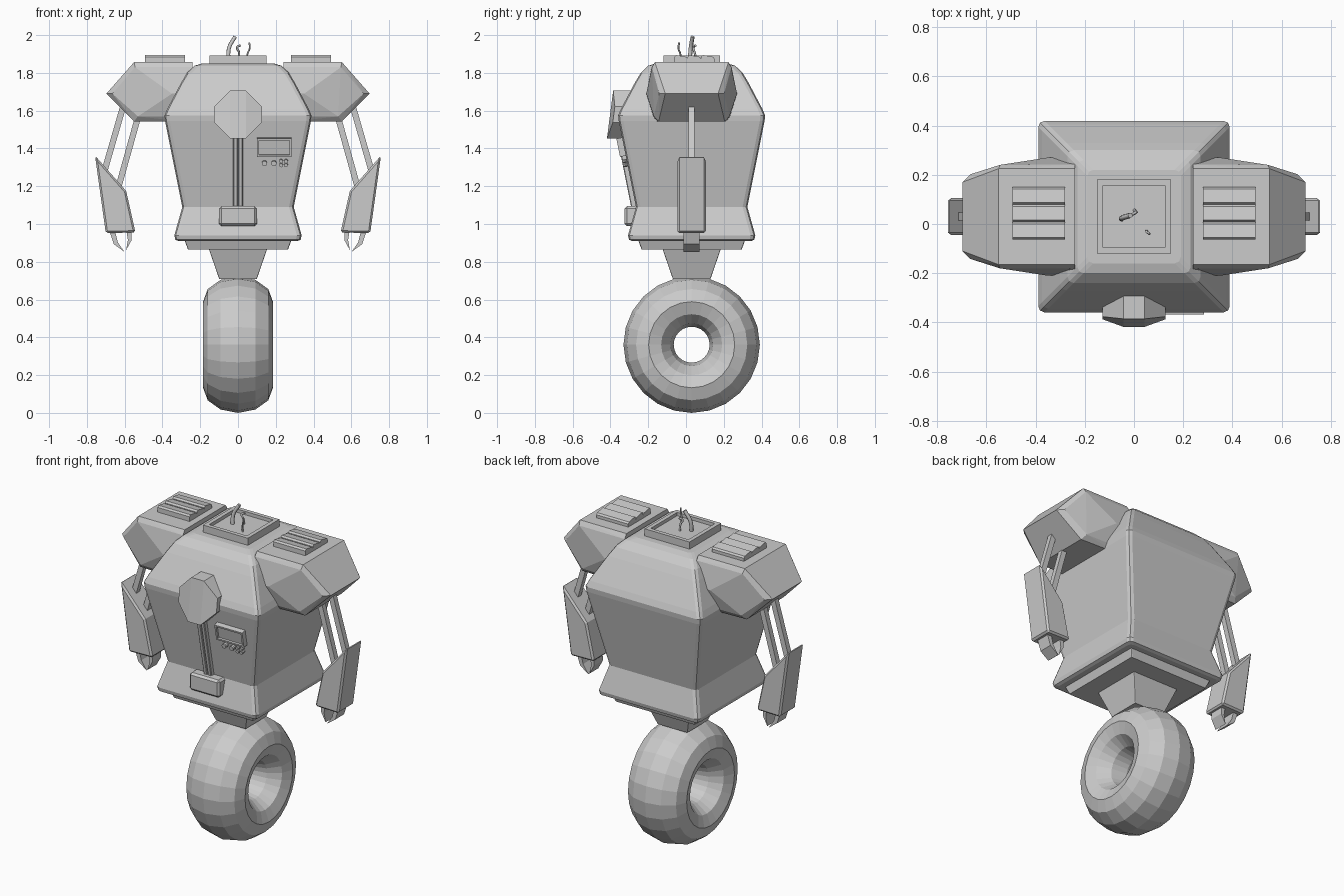
import bpy, bmesh, math
from mathutils import Vector, Matrix

if "Cube" in bpy.data.objects:
    bpy.data.objects.remove(bpy.data.objects["Cube"])

CY = 0.03                      # body centre line in y
TILT = math.atan(0.2)          # lean of the lower torso walls

grey = bpy.data.materials.new("plain grey")
grey.diffuse_color = (0.6, 0.6, 0.6, 1)
grey.use_nodes = True
grey.node_tree.nodes["Principled BSDF"].inputs["Base Color"].default_value = grey.diffuse_color


def finish(name, bm, bevel=0.0, segments=1):
    bmesh.ops.recalc_face_normals(bm, faces=bm.faces)
    me = bpy.data.meshes.new(name)
    bm.to_mesh(me)
    bm.free()
    ob = bpy.data.objects.new(name, me)
    bpy.context.collection.objects.link(ob)
    me.materials.append(grey)
    if bevel:
        m = ob.modifiers.new("bevel", 'BEVEL')
        m.width, m.segments, m.limit_method = bevel, segments, 'ANGLE'
    return ob


def hull(name, pts, bevel=0.0):
    bm = bmesh.new()
    for p in pts:
        bm.verts.new(p)
    bmesh.ops.convex_hull(bm, input=bm.verts)
    bmesh.ops.dissolve_limit(bm, angle_limit=0.02, verts=bm.verts, edges=bm.edges)
    return finish(name, bm, bevel)


def box(name, centre, size, tilt=0.0, bevel=0.0, inset=None):
    """Box; inset = (face direction, border width, recess depth)."""
    bm = bmesh.new()
    bmesh.ops.create_cube(bm, size=1, matrix=Matrix.Diagonal((*size, 1)))
    if inset:
        d, width, depth = Vector(inset[0]), inset[1], inset[2]
        bm.normal_update()
        face = max(bm.faces, key=lambda f: f.normal.dot(d))
        bmesh.ops.inset_region(bm, faces=[face], thickness=width)
        top = bmesh.ops.extrude_discrete_faces(bm, faces=[face])['faces'][0]
        bmesh.ops.translate(bm, verts=top.verts, vec=-d * depth)
    bm.transform(Matrix.Translation(centre) @ Matrix.Rotation(tilt, 4, 'X'))
    return finish(name, bm, bevel)


def loft(name, profile, r):
    """Square tower with chamfered corners from (half width, z) rows."""
    bm = bmesh.new()
    rings = []
    for h, z in profile:
        ring = []
        for k in range(4):
            for a in (0, 45, 90):
                t = math.radians(a + 90 * k)
                c = math.radians(45 + 90 * k)
                q = (h - r) * math.sqrt(2)
                ring.append(bm.verts.new((q * math.cos(c) + r * math.cos(t),
                                          CY + q * math.sin(c) + r * math.sin(t), z)))
        rings.append(ring)
    for a, b in zip(rings, rings[1:]):
        for i in range(12):
            j = (i + 1) % 12
            bm.faces.new((a[i], a[j], b[j], b[i]))
    bm.faces.new(rings[0])
    bm.faces.new(rings[-1])
    return finish(name, bm)


def extrude(name, outline, direction, bevel=0.0):
    bm = bmesh.new()
    f = bm.faces.new([bm.verts.new(p) for p in outline])
    new = bmesh.ops.extrude_face_region(bm, geom=[f])['geom']
    bmesh.ops.translate(bm, verts=[v for v in new if isinstance(v, bmesh.types.BMVert)],
                        vec=direction)
    return finish(name, bm, bevel)


def rod(name, a, b, r, sides=8):
    a, b = Vector(a), Vector(b)
    bm = bmesh.new()
    rot = (b - a).to_track_quat('Z', 'Y').to_matrix().to_4x4()
    bmesh.ops.create_cone(bm, cap_ends=True, segments=sides, radius1=r, radius2=r,
                          depth=(b - a).length,
                          matrix=Matrix.Translation((a + b) / 2) @ rot)
    return finish(name, bm)


def wire(name, pts, r):
    cu = bpy.data.curves.new(name, 'CURVE')
    cu.dimensions, cu.bevel_depth, cu.bevel_resolution = '3D', r, 1
    cu.use_fill_caps, cu.resolution_u = True, 4
    s = cu.splines.new('BEZIER')
    s.bezier_points.add(len(pts) - 1)
    for bp, p in zip(s.bezier_points, pts):
        bp.co = p
        bp.handle_left_type = bp.handle_right_type = 'AUTO'
    cu.materials.append(grey)
    bpy.context.collection.objects.link(bpy.data.objects.new(name, cu))


def wall(z):                   # y of the torso's front wall
    return CY - 0.295 - 0.2 * (z - 1.09)


# Wheel: a torus stretched along its axle
bm = bmesh.new()
N, M = 24, 12
grid = [[bm.verts.new((0.185 * math.sin(q),
                       CY + (0.228 + 0.133 * math.cos(q)) * math.sin(p),
                       0.361 + (0.228 + 0.133 * math.cos(q)) * math.cos(p)))
         for q in (2 * math.pi * j / M for j in range(M))]
        for p in (2 * math.pi * i / N for i in range(N))]
for i in range(N):
    for j in range(M):
        k, l = (i + 1) % N, (j + 1) % M
        bm.faces.new((grid[i][j], grid[k][j], grid[k][l], grid[i][l]))
finish("wheel", bm)

# Neck above the wheel, base plate and torso
loft("wheel_neck", [(0.10, 0.71), (0.155, 0.87)], 0.004)
loft("base_plate", [(0.265, 0.865), (0.285, 0.92)], 0.006)
loft("torso", [(0.315, 0.91), (0.332, 0.917), (0.337, 0.94), (0.295, 1.09), (0.386, 1.545),
               (0.389, 1.575), (0.374, 1.61), (0.30, 1.75), (0.27, 1.80),
               (0.23, 1.838), (0.19, 1.85)], 0.025)

# Open collar on top with loose wires
box("collar", (0, CY, 1.868), (0.3, 0.3, 0.05), inset=((0, 0, 1), 0.034, 0.02))
wire("thick_wire", [(-0.05, 0.02, 1.86), (-0.048, 0.025, 1.93), (-0.015, 0.035, 1.992)], 0.011)
wire("thin_wire_back", [(0.0, 0.06, 1.86), (0.005, 0.045, 1.91), (-0.005, 0.04, 1.935),
                        (0.012, 0.05, 1.945)], 0.006)
wire("thin_wire_front", [(0.055, -0.03, 1.86), (0.05, -0.03, 1.90), (0.062, -0.04, 1.93),
                         (0.06, -0.036, 1.96)], 0.005)

# Faceted chest knob
knob = []
for sx in (-1, 1):
    for sz in (-1, 1):
        for x, z, y in ((0.042, 0.127, -0.402), (0.127, 0.042, -0.382)):
            knob.append((sx * x, y + 0.13 * sz * z, 1.58 + sz * z))
            knob.append((sx * x, -0.29, 1.58 + sz * z))
hull("chest_knob", knob)

# Twin pipes running down to a small chest box
for x in (-0.014, 0.014):
    box("chest_pipe", (x, wall(1.29) - 0.005, 1.29), (0.025, 0.04, 0.46), TILT, 0.004)
box("chest_box", (0, -0.285, 1.042), (0.2, 0.08, 0.105), 0, 0.012)

# Control panel with recessed screen and buttons
box("control_panel", (0.192, wall(1.408) - 0.008, 1.408), (0.185, 0.045, 0.098), TILT,
    inset=((0, -1, 0), 0.015, 0.012))
for x, z, r in ((0.14, 1.325, 0.014), (0.19, 1.325, 0.014), (0.228, 1.336, 0.01),
                (0.254, 1.336, 0.01), (0.228, 1.315, 0.01), (0.254, 1.315, 0.01)):
    y = wall(z)
    rod("button", (x, y + 0.01, z), (x, y - 0.024, z - 0.005), r, 10)

# Shoulders and arms, both sides
for s, side in ((-1, "left"), (1, "right")):
    # Shoulder pod
    pod = []
    for x, y, z in ((0.24, 0.195, 1.857), (0.55, 0.195, 1.857), (0.24, 0.212, 1.83),
                    (0.545, 0.21, 1.83), (0.28, 0.24, 1.69), (0.35, 0.24, 1.69),
                    (0.665, 0.172, 1.69), (0.697, 0.14, 1.69), (0.30, 0.205, 1.57),
                    (0.53, 0.2, 1.57), (0.30, 0.185, 1.543), (0.55, 0.175, 1.543)):
        pod += [(s * x, CY + y, z), (s * x, CY - y, z)]
    hull(side + "_shoulder_pod", pod)
    # Vent of three sloped slats
    for i in range(3):
        y = -0.062 + 0.071 * i
        extrude(side + "_vent_slat",
                [(s * 0.28, y, 1.85), (s * 0.28, y, 1.885), (s * 0.28, y + 0.008, 1.895),
                 (s * 0.28, y + 0.063, 1.885), (s * 0.28, y + 0.071, 1.875),
                 (s * 0.28, y + 0.071, 1.85)], (s * 0.213, 0, 0))
    # Twin arm struts
    for a, b in (((0.60, 1.65), (0.71, 1.27)), ((0.52, 1.60), (0.64, 1.17))):
        d = Vector((b[0] - a[0], 0, b[1] - a[1])).normalized()
        w = Vector((d.z, 0, -d.x)) * 0.016
        pts = [Vector((a[0], 0.014, a[1])) + w, Vector((a[0], 0.014, a[1])) - w,
               Vector((b[0], 0.014, b[1])) - w, Vector((b[0], 0.014, b[1])) + w]
        extrude(side + "_arm_strut", [(s * p.x, p.y, p.z) for p in pts], (0, 0.032, 0))
    # Forearm and claw prongs: outlines in x, z pushed along y
    for name, half, bev, outline in (
            ("_forearm", 0.075, 0.01,
             ((0.757, 1.362), (0.592, 1.175), (0.543, 0.955), (0.70, 0.952))),
            ("_outer_prong", 0.042, 0,
             ((0.68, 0.96), (0.65, 0.96), (0.637, 0.905), (0.602, 0.853), (0.657, 0.893))),
            ("_inner_prong", 0.042, 0,
             ((0.59, 0.96), (0.565, 0.96), (0.563, 0.915), (0.593, 0.86), (0.583, 0.915)))):
        extrude(side + name, [(s * x, CY - half, z) for x, z in outline],
                (0, 2 * half, 0), bev)
